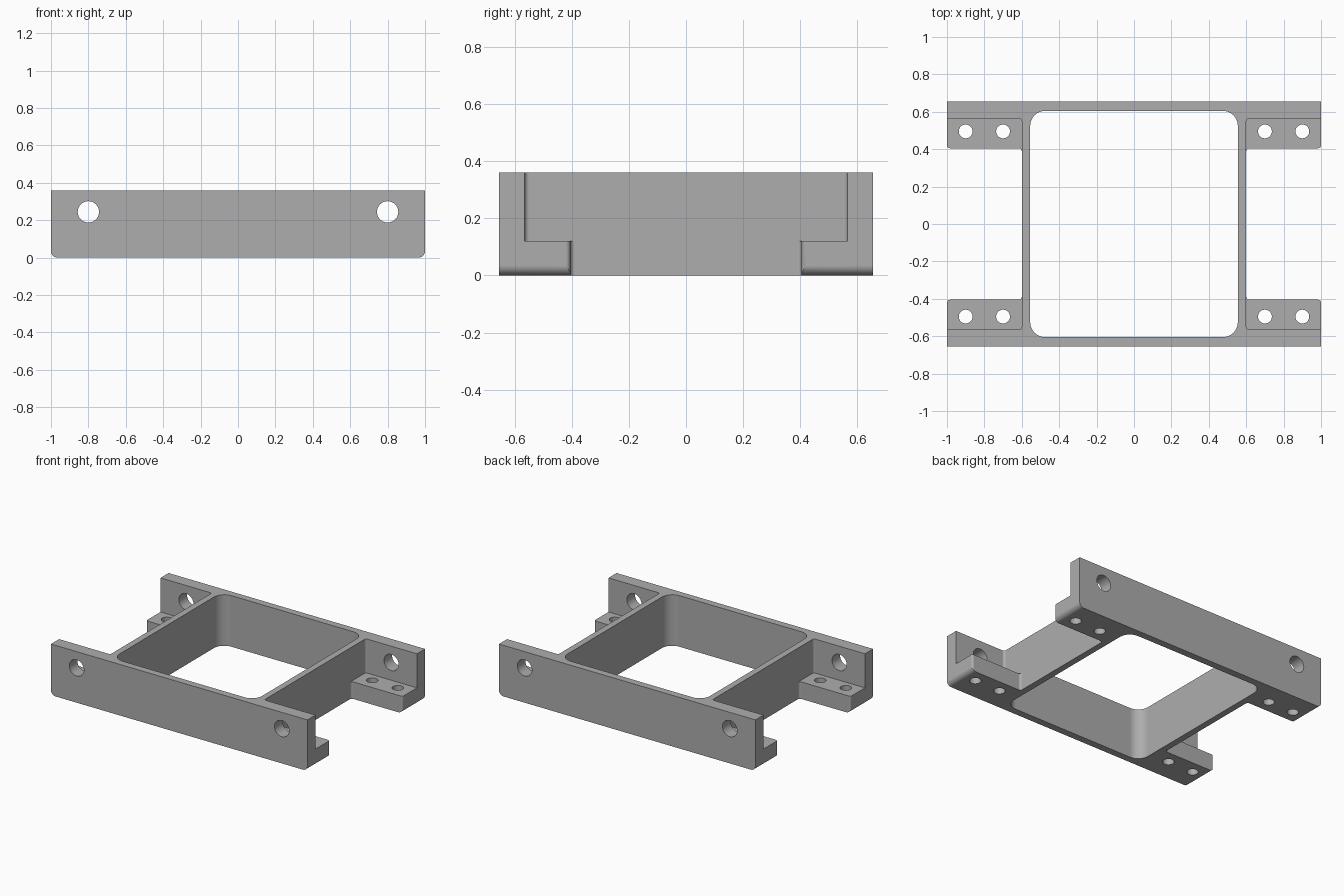
import bpy
import bmesh
from math import pi, cos, sin
from mathutils import Matrix

cube = bpy.data.objects.get("Cube")
if cube:
    bpy.data.objects.remove(cube)

grey = bpy.data.materials.new("plain grey")
grey.use_nodes = True
COLOUR = (0.42, 0.42, 0.42, 1)
grey.diffuse_color = COLOUR
grey.node_tree.nodes["Principled BSDF"].inputs["Base Color"].default_value = COLOUR

HALF_X, HALF_Y, HEIGHT = 1.0, 0.655, 0.36
WEB_X = 0.6          # outer face of the side webs
EAR_Y, FOOT_Y, FOOT_Z = 0.565, 0.405, 0.12
FILLET = 0.016


def arc(cx, cy, r, start, end, steps=8):
    """Points along an arc, angles in quarter turns."""
    angles = [(start + (end - start) * i / steps) * pi / 2 for i in range(steps + 1)]
    return [(cx + r * cos(a), cy + r * sin(a)) for a in angles]


def prism(name, outline, low, high, matrix=Matrix()):
    """Extrude a flat outline from low to high along its own z."""
    bm = bmesh.new()
    face = bm.faces.new([bm.verts.new((x, y, low)) for x, y in outline])
    top = bmesh.ops.extrude_face_region(bm, geom=[face])["geom"]
    bmesh.ops.translate(bm, vec=(0, 0, high - low),
                        verts=[v for v in top if isinstance(v, bmesh.types.BMVert)])
    bm.transform(matrix)
    bmesh.ops.recalc_face_normals(bm, faces=bm.faces)
    mesh = bpy.data.meshes.new(name)
    bm.to_mesh(mesh)
    bm.free()
    mesh.materials.append(grey)
    obj = bpy.data.objects.new(name, mesh)
    bpy.context.collection.objects.link(obj)
    return obj


def circle(x, y, r):
    return arc(x, y, r, 0, 4, 32)[:-1]


# Block with rounded lower long edges, extruded front to back
upright = Matrix.Rotation(pi / 2, 4, 'X')
r = 0.035
block = [(HALF_X, HEIGHT), (-HALF_X, HEIGHT)]
block += arc(r - HALF_X, r, r, 2, 3) + arc(HALF_X - r, r, r, 3, 4)
frame = prism("mounting_frame", block, -HALF_Y, HALF_Y, upright)

# Central window with rounded corners
wx, wy, r = 0.555, 0.605, 0.08
window = []
for q, (sx, sy) in enumerate([(1, 1), (-1, 1), (-1, -1), (1, -1)]):
    window += arc(sx * (wx - r), sy * (wy - r), r, q, q + 1)
cutters = [prism("window_cutter", window, -0.1, 0.5)]

# Side recesses: wide above the feet, narrow between them
f = FILLET
for side in (1, -1):
    def mirrored(points):
        return [(side * x, y) for x, y in points]
    inner = WEB_X + f
    wide = [(1.2, -EAR_Y), (1.2, EAR_Y)]
    wide += arc(inner, EAR_Y - f, f, 1, 2) + arc(inner, f - EAR_Y, f, 2, 3)
    cutters.append(prism("ear_cutter", mirrored(wide), FOOT_Z, 0.5))

    gap = arc(HALF_X - f, -FOOT_Y - f, f, 1, 0)
    gap += [(1.2, -FOOT_Y - f), (1.2, FOOT_Y + f)]
    gap += arc(HALF_X - f, FOOT_Y + f, f, 4, 3)
    gap += arc(inner, FOOT_Y - f, f, 1, 2) + arc(inner, f - FOOT_Y, f, 2, 3)
    cutters.append(prism("foot_gap_cutter", mirrored(gap), -0.1, FOOT_Z + 0.05))

    # Bolt holes through the ears and the feet
    cutters.append(prism("ear_hole_cutter", circle(side * 0.8, 0.245, 0.057),
                         -1, 1, upright))
    for x in (0.7, 0.9):
        for y in (-0.495, 0.495):
            cutters.append(prism("foot_hole_cutter", circle(side * x, y, 0.037),
                                 -0.1, FOOT_Z + 0.1))

bpy.ops.object.select_all(action='DESELECT')
frame.select_set(True)
bpy.context.view_layer.objects.active = frame
for cutter in cutters:
    cutter.hide_render = True
    cut = frame.modifiers.new("cut", 'BOOLEAN')
    cut.operation = 'DIFFERENCE'
    cut.solver = 'EXACT'
    cut.object = cutter
    bpy.ops.object.modifier_apply(modifier=cut.name)
    bpy.data.objects.remove(cutter)

# Smooth fillets and holes, flat faces kept crisp
bpy.ops.object.shade_smooth_by_angle(angle=pi / 6)
weighted = frame.modifiers.new("weighted normals", 'WEIGHTED_NORMAL')
weighted.keep_sharp = True
